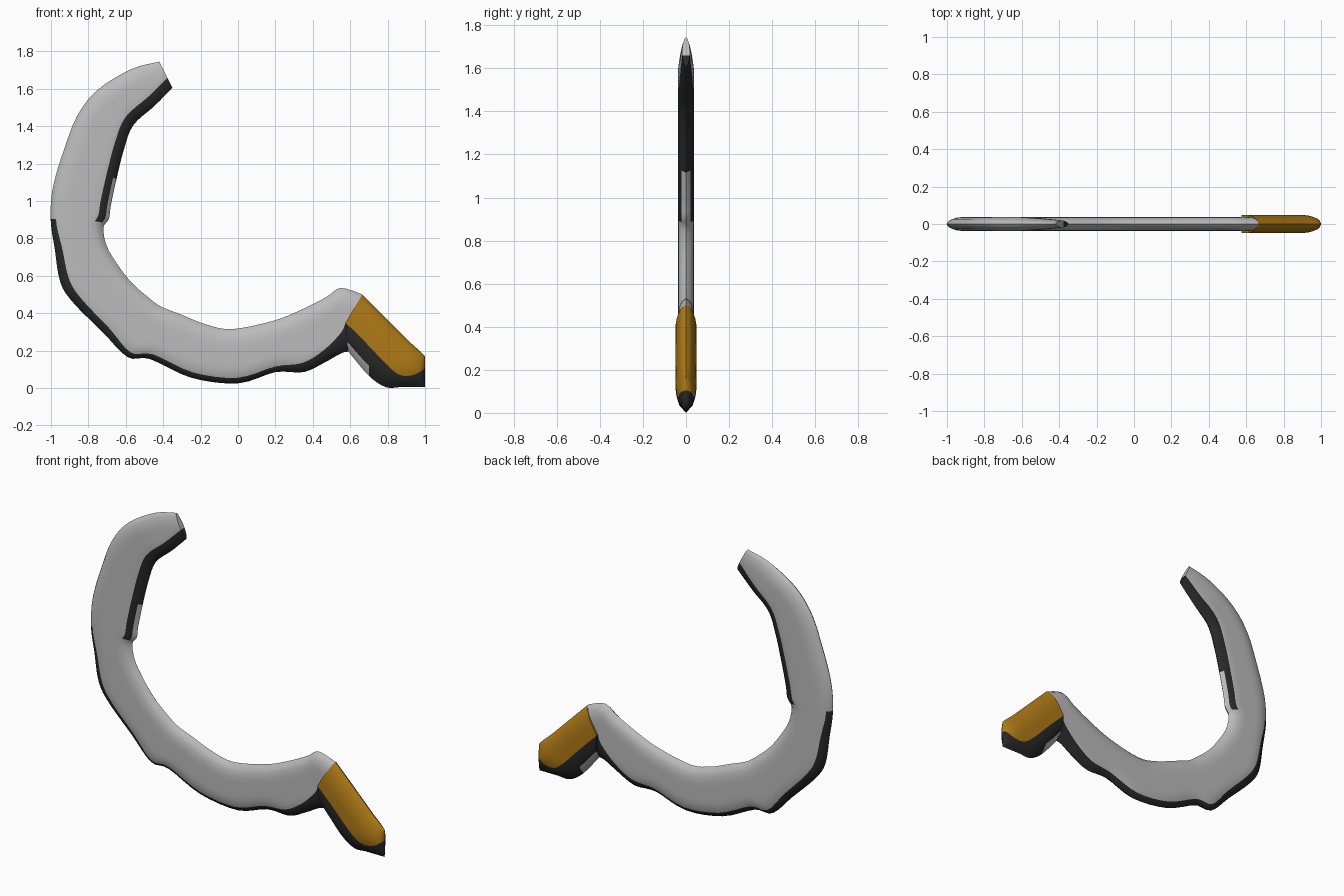
import bpy
import bmesh
from mathutils import Vector

if "Cube" in bpy.data.objects:
    bpy.data.objects.remove(bpy.data.objects["Cube"])


def make_material(name, color):
    mat = bpy.data.materials.new(name)
    mat.use_nodes = True
    mat.diffuse_color = (*color, 1)
    bsdf = mat.node_tree.nodes["Principled BSDF"]
    bsdf.inputs["Base Color"].default_value = (*color, 1)
    return mat


steel = make_material("steel grey", (0.50, 0.50, 0.50))
dark = make_material("dark edge", (0.022, 0.022, 0.022))
gold = make_material("grip gold", (0.42, 0.19, 0.008))
STEEL, DARK, GOLD = 0, 1, 2

STEPS = 4               # loft steps between two stations
BANDS = (3, 8, 3)       # columns in the outer edge, body and inner edge


def spline(p0, p1, p2, p3, t):
    """Catmull-Rom interpolation."""
    return 0.5 * (2 * p1 + (p2 - p0) * t + (2 * p0 - 5 * p1 + 4 * p2 - p3) * t * t
                  + (3 * p1 - p0 - 3 * p2 + p3) * t ** 3)


def loft(name, stations, thickness, bevel, rule):
    """Skin a lens-shaped section through stations of four points, outer to inner.
    thickness(s) is the half depth; rule(s, band, column) picks the material."""
    rows = []
    last = len(stations) - 1
    for k in range(last * STEPS + 1):
        i = min(k // STEPS, last - 1)
        t = k / STEPS - i
        near = [stations[min(max(i + d, 0), last)] for d in (-1, 0, 1, 2)]
        rows.append((i + t, [spline(*pts, t) for pts in zip(*near)]))

    bm = bmesh.new()
    rings = []
    for s, pts in rows:
        line = [pts[0]]
        for a, b, n in zip(pts, pts[1:], BANDS):
            line += [a.lerp(b, j / n) for j in range(1, n + 1)]
        front, back = [], []
        for p in line:
            edge = min((p - line[0]).length, (p - line[-1]).length)
            r = min(edge / bevel, 1)
            y = thickness(s) * (1 - (1 - r) ** 2) ** 0.6
            front.append(bm.verts.new((p.x, -y, p.y)))
            back.append(bm.verts.new((p.x, y, p.y)))
        rings.append((s, front, back))

    band_of = [b for b, n in enumerate(BANDS) for _ in range(n)]
    for (s, f0, b0), (_, f1, b1) in zip(rings, rings[1:]):
        for c, band in enumerate(band_of):
            for r0, r1 in ((f0, f1), (b0, b1)):
                face = bm.faces.new((r0[c], r0[c + 1], r1[c + 1], r1[c]))
                face.material_index = rule(s, band, c)
    # close both ends
    for s, front, back in (rings[0], rings[-1]):
        for c, band in enumerate(band_of):
            face = bm.faces.new((front[c], front[c + 1], back[c + 1], back[c]))
            face.material_index = rule(s, band, c)
    bmesh.ops.remove_doubles(bm, verts=bm.verts, dist=0.0004)
    bmesh.ops.recalc_face_normals(bm, faces=bm.faces)

    mesh = bpy.data.meshes.new(name)
    bm.to_mesh(mesh)
    bm.free()
    for mat in (steel, dark, gold):
        mesh.materials.append(mat)
    obj = bpy.data.objects.new(name, mesh)
    bpy.context.collection.objects.link(obj)
    bpy.ops.object.select_all(action="DESELECT")
    obj.select_set(True)
    bpy.context.view_layer.objects.active = obj
    bpy.ops.object.shade_smooth_by_angle(angle=0.7)
    return obj


# Blade: outer x, z, inner x, z, outer edge width, running from tip to grip
BLADE = [
    (-.42, 1.75, -.35, 1.61, .02), (-.57, 1.71, -.45, 1.51, .03),
    (-.75, 1.60, -.56, 1.41, .03), (-.86, 1.46, -.61, 1.28, .03),
    (-.93, 1.28, -.65, 1.12, .03), (-.98, 1.12, -.68, .98, .03),
    (-1, 1, -.69, .91, .03), (-1, .88, -.72, .86, .03),
    (-.98, .75, -.70, .76, .04), (-.95, .57, -.64, .66, .05),
    (-.88, .46, -.57, .57, .05), (-.72, .30, -.48, .49, .04),
    (-.59, .17, -.41, .44, .03), (-.47, .16, -.31, .40, .03),
    (-.25, .06, -.17, .345, .03), (0, .03, -.03, .32, .03),
    (.20, .09, .19, .365, .03), (.35, .09, .33, .42, .05),
    (.46, .14, .47, .49, .07), (.55, .19, .55, .54, .11),
]


def blade_station(ox, oz, ix, iz, width):
    outer, inner = Vector((ox, oz)), Vector((ix, iz))
    across = (inner - outer).normalized()
    return [outer, outer + across * width, inner - across * 0.06, inner]


blade_stations = [blade_station(*row) for row in BLADE]

# Shoulder where the blade meets the grip
shoulder = [Vector(p) for p in ((.59, .20), (.575, .355), (.65, .48), (.665, .505))]
blade_stations.append(shoulder)


def blade_rule(s, band, column):
    if band == 0 and s >= 6.75:
        return DARK
    if band == 2 and s < 6.5:
        return STEEL if s >= 4 and column == sum(BANDS) - 1 else DARK
    return STEEL


loft("blade", blade_stations, lambda s: 0.037 * min(1, 0.5 + s / 3), 0.09, blade_rule)

# Grip: gold upper body over a dark lower edge, bottom to top
GRIP = [
    ((.70, .07), (.70, .23), (.75, .42)),
    ((.79, .01), (.79, .135), (.85, .32)),
    ((.87, .01), (.865, .075), (.92, .25)),
    ((.94, .01), (.94, .075), (.97, .205)),
    ((1, .01), (1, .11), (1, .175)),
]
grip_stations = [shoulder]
for row in GRIP:
    low, split, top = map(Vector, row)
    grip_stations.append([low, split, split.lerp(top, 0.85), top])


def grip_rule(s, band, column):
    if band == 0:
        return STEEL if column == 0 and s < 1 else DARK
    return GOLD


def grip_depth(s):
    end = max(0, (s - 3) / 2)
    return 0.047 * (1 - end ** 2) ** 0.5 + 0.002


loft("grip", grip_stations, grip_depth, 0.13, grip_rule)
for obj in bpy.context.scene.objects:
    if obj.name in ("blade", "grip"):
        # rest the model exactly on the floor
        obj.location.z = -0.005
